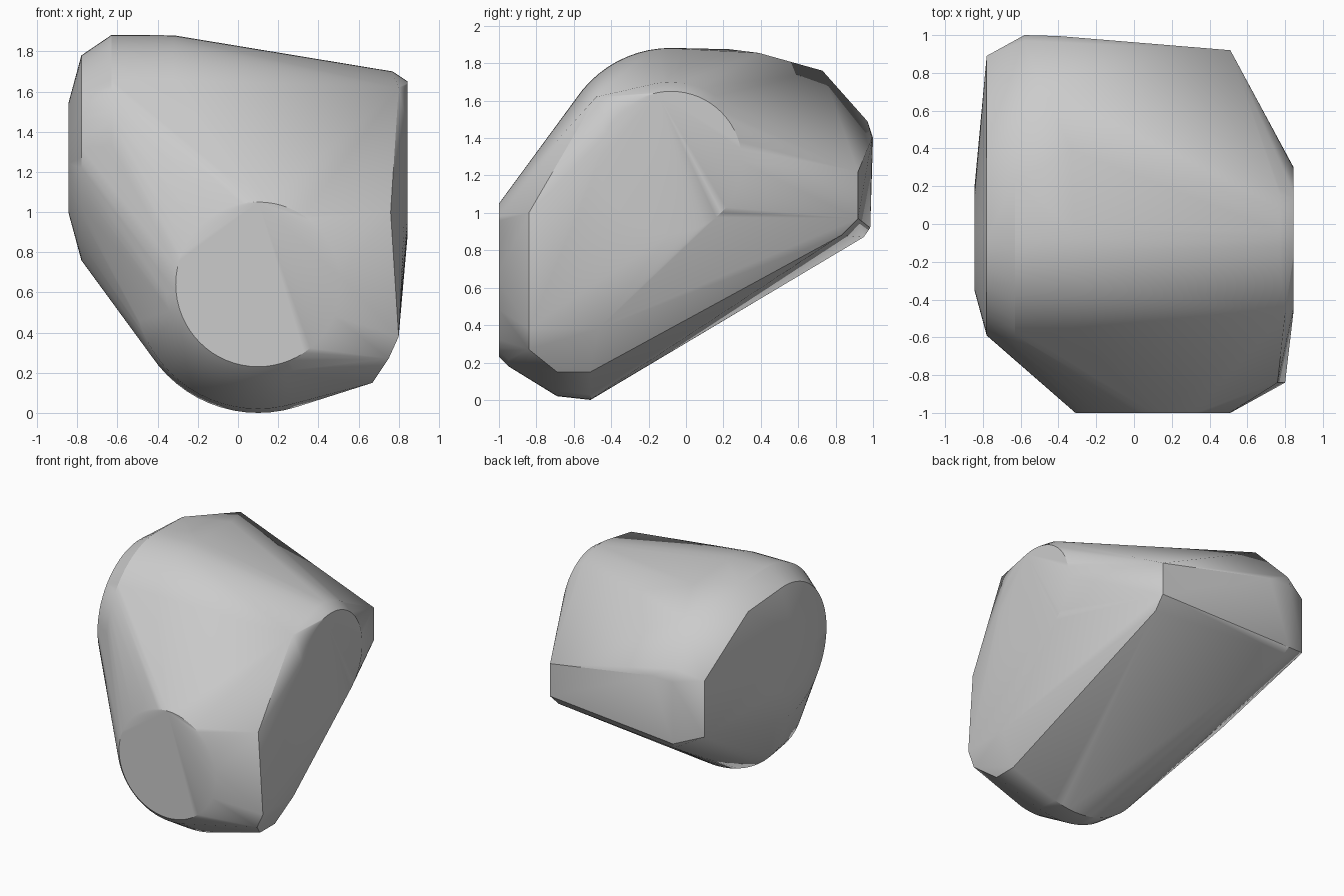
import bpy
import bmesh
from math import sin, cos, tau, radians

cube = bpy.data.objects.get("Cube")
if cube:
    bpy.data.objects.remove(cube, do_unlink=True)

grey = bpy.data.materials.new("stone_grey")
grey.use_nodes = True
colour = (0.6, 0.6, 0.6, 1)
grey.diffuse_color = colour
grey.node_tree.nodes["Principled BSDF"].inputs["Base Color"].default_value = colour

SIDES = 64


def ring(axis, place, centre, radius):
    """Circle of points across the x or y axis; centre is (other axis, z)."""
    points = []
    for i in range(SIDES):
        a = tau * i / SIDES
        u, z = centre[0] + radius * cos(a), centre[1] + radius * sin(a)
        points.append((place, u, z) if axis == "x" else (u, place, z))
    return points


points = []

# Sideways drum with rounded shoulders
drum = (-0.08, 1.27)
for x, radius in ((-0.845, 0.27), (-0.78, 0.51), (-0.63, 0.612), (-0.32, 0.61),
                  (0.77, 0.43), (0.845, 0.38)):
    points += ring("x", x, drum, radius)

# Front nose with a chamfered rim
nose = (0.1, 0.64)
for y, radius in ((-1.0, 0.41), (-0.95, 0.46), (-0.69, 0.62), (-0.51, 0.64)):
    points += ring("y", y, nose, radius)

# Corners of the left cheek
points += [(0.8, -0.48, 1.62), (0.76, -0.84, 1.0), (0.8, -0.84, 0.38),
           (0.75, -0.84, 0.27), (0.8, -0.47, 0.38),
           (0.67, -0.69, 0.15), (0.67, -0.51, 0.15)]

# Top ridge and slope down to the back
points += [(-0.63, 0.23, 1.875), (-0.33, 0.39, 1.855), (-0.49, 0.73, 1.76),
           (-0.78, 0.36, 1.75)]

# Back corners
points += [(0.51, 0.92, 1.22), (0.51, 0.92, 0.97), (0.5, 0.83, 0.88),
           (-0.78, 0.89, 1.42), (-0.78, 0.89, 0.99),
           (-0.58, 0.97, 1.49), (-0.58, 1.0, 1.4), (-0.4, 0.995, 1.4),
           (-0.58, 0.985, 0.92), (-0.56, 0.95, 0.87)]

# Wrap everything in one skin
bm = bmesh.new()
verts = [bm.verts.new(p) for p in points]
hull = bmesh.ops.convex_hull(bm, input=verts)
loose = {v for v in hull["geom_interior"] + hull["geom_unused"]
         if isinstance(v, bmesh.types.BMVert)}
bmesh.ops.delete(bm, geom=list(loose), context="VERTS")
bmesh.ops.remove_doubles(bm, verts=bm.verts[:], dist=0.002)
bmesh.ops.recalc_face_normals(bm, faces=bm.faces[:])
mesh = bpy.data.meshes.new("boulder")
bm.to_mesh(mesh)
bm.free()
mesh.materials.append(grey)

boulder = bpy.data.objects.new("boulder", mesh)
bpy.context.collection.objects.link(boulder)
bpy.context.view_layer.objects.active = boulder
boulder.select_set(True)
bpy.ops.object.shade_smooth_by_angle(angle=radians(30))
